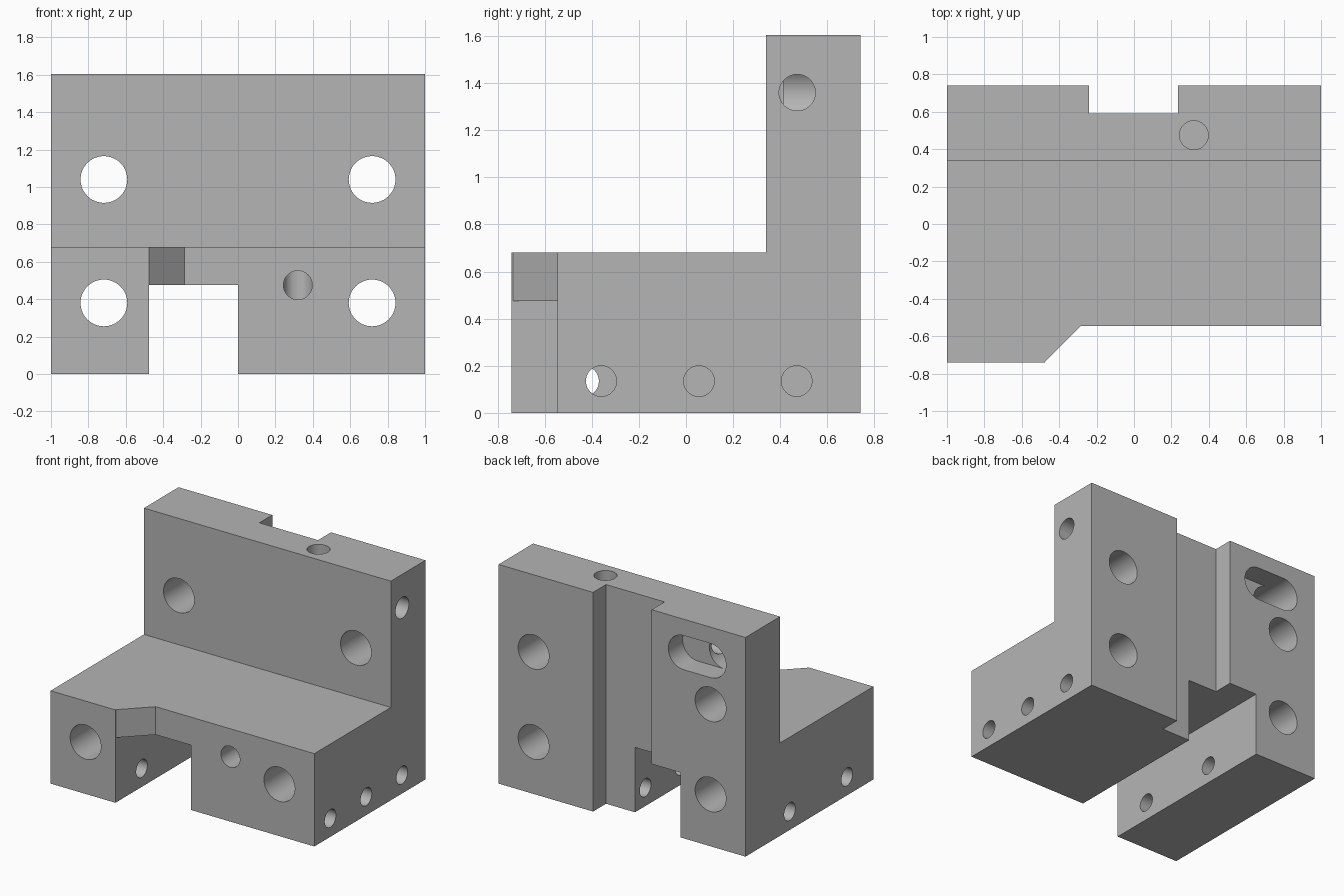
import bpy
import bmesh
from math import radians
from mathutils import Matrix, Vector

if "Cube" in bpy.data.objects:
    bpy.data.objects.remove(bpy.data.objects["Cube"], do_unlink=True)

steel = bpy.data.materials.new("steel_grey")
steel.use_nodes = True
GREY = (0.46, 0.46, 0.46, 1)
steel.diffuse_color = GREY
steel.node_tree.nodes["Principled BSDF"].inputs["Base Color"].default_value = GREY


def add_object(name, bm):
    bmesh.ops.recalc_face_normals(bm, faces=bm.faces)
    mesh = bpy.data.meshes.new(name)
    bm.to_mesh(mesh)
    bm.free()
    mesh.materials.append(steel)
    obj = bpy.data.objects.new(name, mesh)
    bpy.context.collection.objects.link(obj)
    return obj


def prism(name, points, offset):
    """Extrude a closed outline of 3D points along an offset."""
    bm = bmesh.new()
    face = bm.faces.new([bm.verts.new(p) for p in points])
    new = bmesh.ops.extrude_face_region(bm, geom=[face])["geom"]
    verts = [v for v in new if isinstance(v, bmesh.types.BMVert)]
    bmesh.ops.translate(bm, verts=verts, vec=offset)
    return add_object(name, bm)


def box(name, low, high):
    (x0, y0, z0), (x1, y1, z1) = low, high
    outline = [(x0, y0, z0), (x1, y0, z0), (x1, y1, z0), (x0, y1, z0)]
    return prism(name, outline, (0, 0, z1 - z0))


def rod(name, start, end, radius):
    """Cylinder between two points."""
    a, b = Vector(start), Vector(end)
    turn = (b - a).to_track_quat("Z", "Y").to_matrix().to_4x4()
    bm = bmesh.new()
    bmesh.ops.create_cone(bm, cap_ends=True, segments=48, radius1=radius,
                          radius2=radius, depth=(b - a).length,
                          matrix=Matrix.Translation((a + b) / 2) @ turn)
    return add_object(name, bm)


# L-shaped block
profile = [(-0.74, 0), (0.74, 0), (0.74, 1.605), (0.34, 1.605), (0.34, 0.68), (-0.74, 0.68)]
block = prism("angle_block", [(-1, y, z) for y, z in profile], (2, 0, 0))


def cut(cutter):
    cutter.hide_render = True
    mod = block.modifiers.new(cutter.name, "BOOLEAN")
    mod.operation = "DIFFERENCE"
    mod.solver = "EXACT"
    mod.object = cutter
    bpy.context.view_layer.objects.active = block
    bpy.ops.object.modifier_apply(modifier=mod.name)
    bpy.data.objects.remove(cutter, do_unlink=True)


# Stepped front with a slanted shoulder
step = [(-0.475, -0.735), (-0.285, -0.545), (1.2, -0.545), (1.2, -0.9), (-0.475, -0.9)]
cut(prism("front_step", [(x, y, -0.2) for x, y in step], (0, 0, 1.2)))

# Channel underneath and keyway up the back
cut(box("bottom_channel", (-0.475, -1, -0.2), (0, 1, 0.475)))
cut(box("back_keyway", (-0.24, 0.59, -0.2), (0.235, 1, 1.8)))

# Four mounting holes
for x in (-0.717, 0.717):
    for z in (0.38, 1.04):
        cut(rod("mounting_hole", (x, -1, z), (x, 1, z), 0.125))

# Cross holes through the lower legs
for y in (-0.36, 0.055, 0.47):
    cut(rod("left_leg_hole", (-0.2, y, 0.135), (1.2, y, 0.135), 0.065))
for y in (-0.435, 0.228):
    cut(rod("right_leg_hole", (-1.2, y, 0.135), (-0.3, y, 0.135), 0.065))

# Rounded pocket in the back with a deeper bore at one end
POCKET_Z = 1.36
cut(rod("pocket_bore", (-0.717, 0.415, POCKET_Z), (-0.717, 1, POCKET_Z), 0.125))
cut(rod("pocket_end", (-0.5, 0.575, POCKET_Z), (-0.5, 1, POCKET_Z), 0.125))
cut(box("pocket_middle", (-0.717, 0.575, POCKET_Z - 0.125), (-0.5, 1, POCKET_Z + 0.125)))

# Connected passages: side, top and front
cut(rod("side_passage", (-0.7, 0.472, POCKET_Z), (1.2, 0.472, POCKET_Z), 0.077))
cut(rod("top_passage", (0.32, 0.475, 0.3), (0.32, 0.475, 1.8), 0.077))
cut(rod("front_passage", (0.32, -0.9, 0.475), (0.32, 0.475, 0.475), 0.077))

# Smooth bores, crisp edges
bpy.ops.object.select_all(action="DESELECT")
block.select_set(True)
bpy.context.view_layer.objects.active = block
bpy.ops.object.shade_smooth_by_angle(angle=radians(30))
